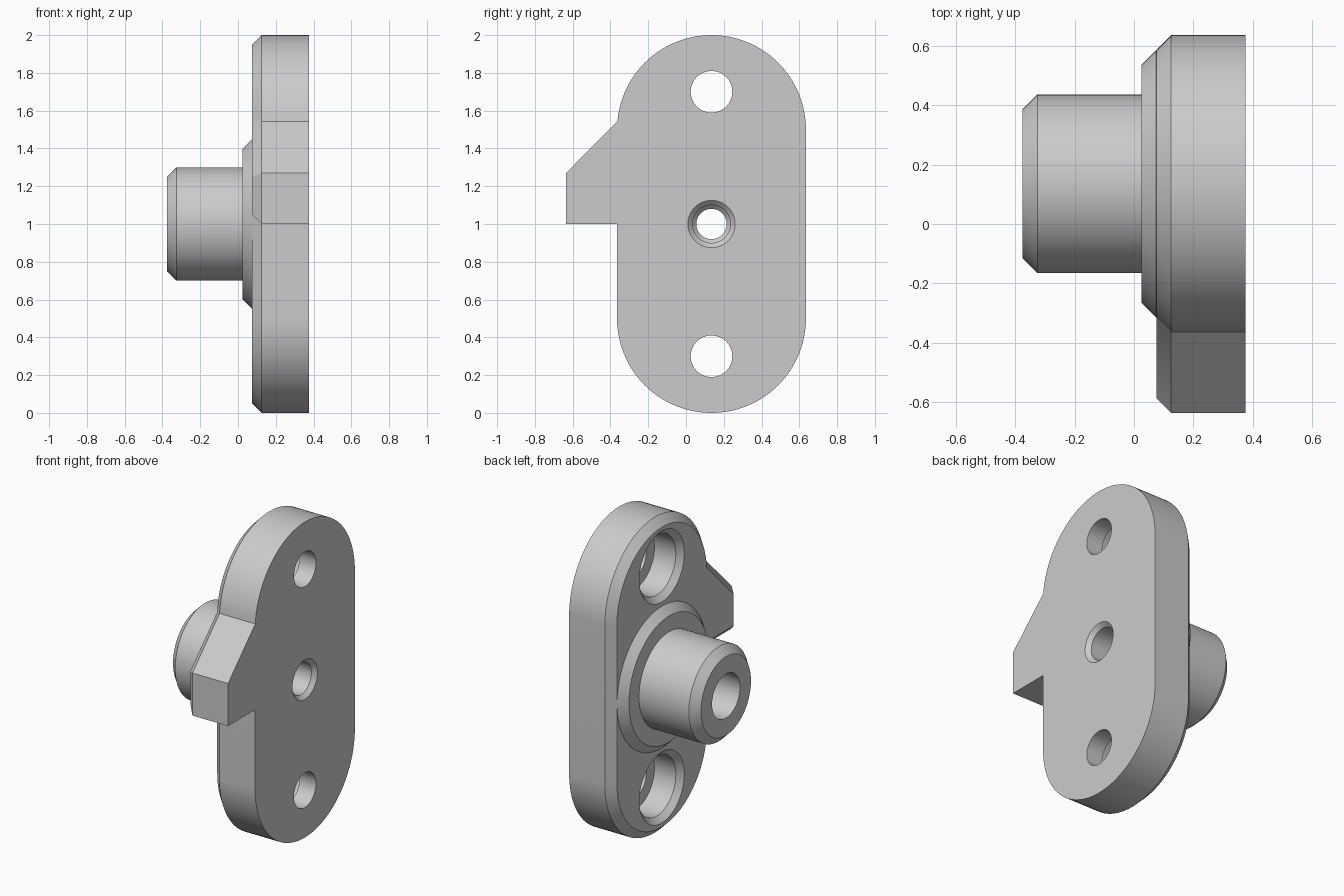
import bpy, bmesh, math

cube = bpy.data.objects.get("Cube")
if cube:
    bpy.data.objects.remove(cube, do_unlink=True)

AXIS_Y = 0.135          # y of the common hole line
BACK, EDGE, FACE = 0.375, 0.125, 0.075   # plate depths along x
CHAMFER = 0.05

grey = bpy.data.materials.new("plain grey")
grey.use_nodes = True
grey.diffuse_color = (0.6, 0.6, 0.6, 1)
grey.node_tree.nodes["Principled BSDF"].inputs["Base Color"].default_value = grey.diffuse_color


def loft(name, rings):
    """Closed solid through rings of equal point count."""
    bm = bmesh.new()
    loops = [[bm.verts.new(p) for p in ring] for ring in rings]
    n = len(loops[0])
    for a, b in zip(loops, loops[1:]):
        for i in range(n):
            j = (i + 1) % n
            bm.faces.new((a[i], a[j], b[j], b[i]))
    bm.faces.new(loops[0])
    bm.faces.new(loops[-1])
    bmesh.ops.recalc_face_normals(bm, faces=bm.faces)
    mesh = bpy.data.meshes.new(name)
    bm.to_mesh(mesh)
    bm.free()
    mesh.materials.append(grey)
    obj = bpy.data.objects.new(name, mesh)
    bpy.context.collection.objects.link(obj)
    return obj


def turned(name, z, profile, n=96):
    """Solid turned about an x-directed axis from (x, radius) pairs."""
    angles = [2 * math.pi * (i + 0.5) / n for i in range(n)]
    return loft(name, [[(x, AXIS_Y + r * math.cos(a), z + r * math.sin(a)) for a in angles]
                       for x, r in profile])


def inset(points, d):
    """Mitred inward offset of a counter-clockwise outline."""
    out = []
    for i, (y, z) in enumerate(points):
        (py, pz), (qy, qz) = points[i - 1], points[(i + 1) % len(points)]
        l1, l2 = math.hypot(y - py, z - pz), math.hypot(qy - y, qz - z)
        n1 = (-(z - pz) / l1, (y - py) / l1)
        n2 = (-(qz - z) / l2, (qy - y) / l2)
        k = d / (1 + n1[0] * n2[0] + n1[1] * n2[1])
        out.append((y + k * (n1[0] + n2[0]), z + k * (n1[1] + n2[1])))
    return out


def combine(target, tool, operation):
    mod = target.modifiers.new(tool.name, "BOOLEAN")
    mod.operation, mod.solver, mod.object = operation, "EXACT", tool
    bpy.context.view_layer.objects.active = target
    bpy.ops.object.modifier_apply(modifier=mod.name)
    bpy.data.objects.remove(tool, do_unlink=True)


# Plate outline: rounded ends with a sloped side tab
def arc(z, start, end, steps=48):
    return [(AXIS_Y + 0.5 * math.cos(a), z + 0.5 * math.sin(a))
            for a in (math.radians(start + (end - start) * i / steps) for i in range(steps + 1))]


outline = arc(0.5, 180, 360) + arc(1.5, 0, 175)
outline += [(-0.635, 1.27), (-0.635, 1.0), (-0.365, 1.0)]
plate = loft("mounting_plate", [[(x, y, z) for y, z in pts] for x, pts in
             ((BACK, outline), (EDGE, outline), (FACE, inset(outline, CHAMFER)))])

# Raised collar and chamfered post
post = turned("post", 1.0, [(-0.375, 0.25), (-0.325, 0.3), (0.025, 0.3),
                            (0.025, 0.4), (0.074, 0.449), (0.2, 0.449)])
combine(plate, post, "UNION")

# Stepped bore through the post
bore = turned("bore", 1.0, [(-0.5, 0.14), (0.02, 0.14), (0.08, 0.08), (0.13, 0.08),
                            (0.15, 0.1), (0.35, 0.1), (0.375, 0.125), (0.5, 0.125)])
combine(plate, bore, "DIFFERENCE")

# Counterbored screw holes
for z in (0.3, 1.7):
    hole = turned("screw_hole", z, [(0.0, 0.225), (FACE, 0.225), (0.11, 0.19),
                                    (0.26, 0.19), (0.26, 0.11), (0.5, 0.11)])
    combine(plate, hole, "DIFFERENCE")

bpy.ops.object.select_all(action="DESELECT")
plate.select_set(True)
bpy.context.view_layer.objects.active = plate
bpy.ops.object.shade_smooth_by_angle(angle=math.radians(30))
